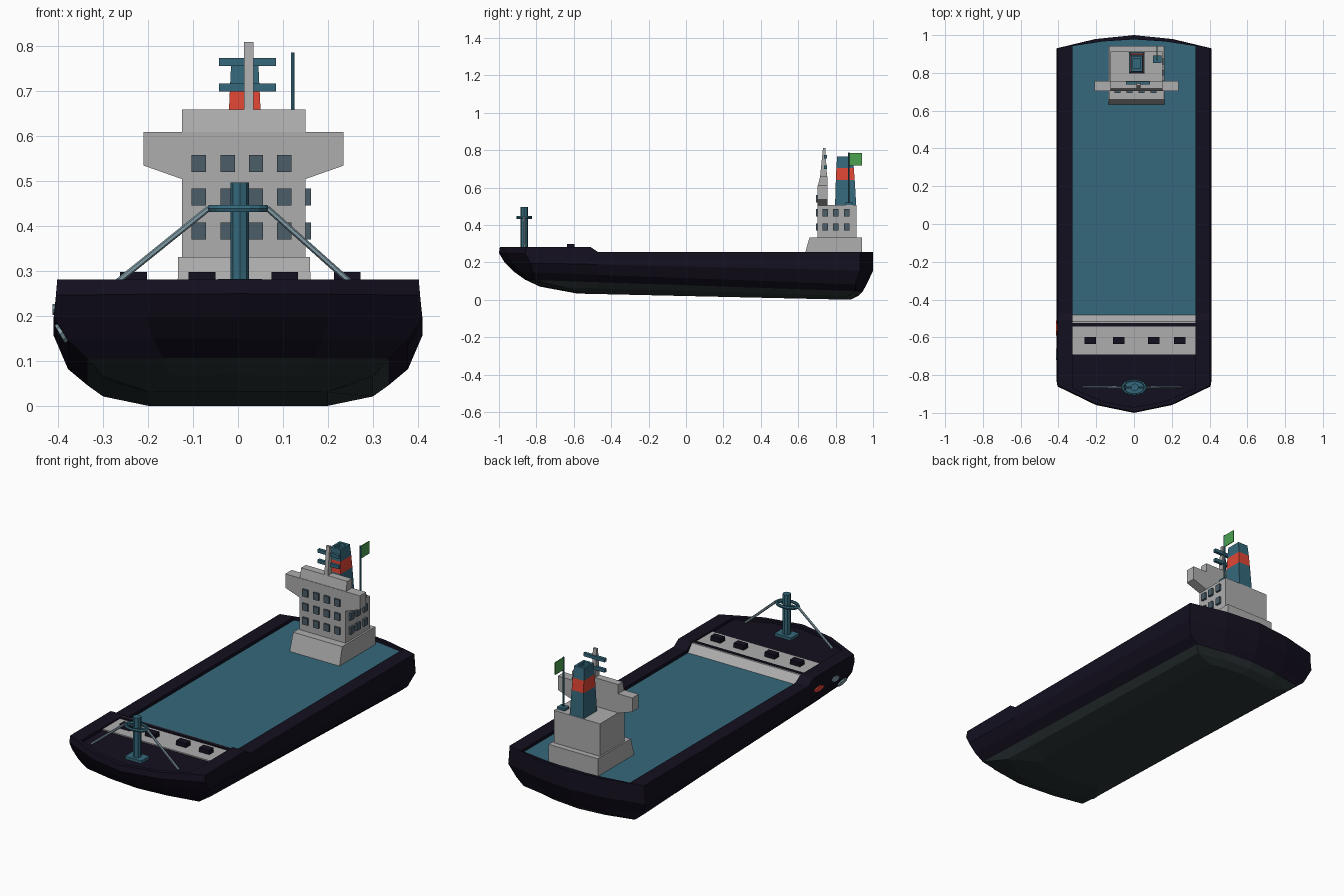
import bpy, bmesh, math
from mathutils import Vector

if "Cube" in bpy.data.objects:
    bpy.data.objects.remove(bpy.data.objects["Cube"])


def mat(name, *rgb):
    m = bpy.data.materials.new(name)
    m.diffuse_color = (*rgb, 1)
    m.use_nodes = True
    m.node_tree.nodes["Principled BSDF"].inputs["Base Color"].default_value = m.diffuse_color
    return m


NAVY = mat("navy", .007, .005, .014)
BOTTOM = mat("bottom_paint", .025, .036, .038)
BLUE = mat("deck_blue", .035, .14, .2)
GLASS = mat("glass", .07, .11, .14)
RED = mat("red", .75, .06, .035)
GREEN = mat("green", .07, .36, .08)
STEEL = mat("steel", .22, .33, .38)
GREY = mat("house_grey", .42, .42, .42)


def finish(name, bm, *mats):
    bmesh.ops.recalc_face_normals(bm, faces=bm.faces)
    me = bpy.data.meshes.new(name)
    bm.to_mesh(me)
    bm.free()
    for m in mats:
        me.materials.append(m)
    ob = bpy.data.objects.new(name, me)
    bpy.context.collection.objects.link(ob)
    return ob


def loft(name, loops, mats, pick=lambda i: 0, cap_ends=(0, 0)):
    """Skin a stack of equal-length closed loops and cap both ends."""
    bm = bmesh.new()
    rings = [[bm.verts.new(p) for p in lp] for lp in loops]
    n = len(loops[0])
    for i, (a, b) in enumerate(zip(rings, rings[1:])):
        for j in range(n):
            k = (j + 1) % n
            bm.faces.new((a[j], a[k], b[k], b[j])).material_index = pick(i)
    bm.faces.new(rings[0]).material_index = cap_ends[0]
    bm.faces.new(rings[-1]).material_index = cap_ends[1]
    return finish(name, bm, *mats)


def box(name, x0, x1, y0, y1, z0, z1, m):
    return taper(name, (x0, x1, y0, y1, z0), (x0, x1, y0, y1, z1), m)


def rect(x0, x1, y0, y1, z):
    return [(x0, y0, z), (x1, y0, z), (x1, y1, z), (x0, y1, z)]


def taper(name, low, high, m):
    return loft(name, [rect(*low), rect(*high)], [m])


def rod(name, a, b, r, m, sides=8):
    a, b = Vector(a), Vector(b)
    bpy.ops.mesh.primitive_cylinder_add(vertices=sides, radius=r, depth=(b - a).length,
                                        location=(a + b) / 2)
    ob = bpy.context.object
    ob.rotation_euler = (b - a).to_track_quat('Z', 'Y').to_euler()
    ob.name = name
    ob.data.materials.append(m)
    return ob


def plan(w, yb, ys, db, ds, z):
    """Ship outline: pointed bow, straight sides, blunt stern."""
    half = [(0, yb), (w / 2, yb + .3 * db), (w, yb + db), (w, -.51), (w, -.47),
            (w, ys - ds), (w / 2, ys - .3 * ds), (0, ys)]
    pts = half + [(-x, y) for x, y in half[-2:0:-1]]
    return [(x, y, z(y)) for x, y in pts]


def sheer(y):
    return .282 if y <= -.505 else .255


# Hull: bottom, bilge, topsides, rim, recessed deck
levels = [(.20, -.58, .88, .05, .03, .033, .0),
          (.30, -.78, .92, .12, .05, .07, .02),
          (.335, -.86, .945, .05, .04, .107, .045),
          (.378, -.92, .965, .10, .06, .15, .08),
          (.41, -.97, 1.0, .14, .07, .2, .155),
          (.405, -1.0, 1.0, .14, .07, .25, .2)]
loops = [plan(w, yb, ys, db, ds, lambda y: zb + (zs - zb) * (y - yb) / (ys - yb))
         for w, yb, ys, db, ds, zb, zs in levels]
loops.append(plan(.402, -.995, 1.0, .14, .07, sheer))
loops.append(plan(.325, -.97, .977, .10, .035, sheer))
loops.append(plan(.325, -.97, .977, .10, .035, lambda y: .238))
loft("hull", loops, [NAVY, BOTTOM, BLUE], lambda i: 1 if i < 2 else 0, (1, 2))

# Forecastle deck with its grey band, ridge, ramp and hatches
bow = [(.325, -.54), (-.325, -.54), (-.325, -.87), (-.1625, -.94), (0, -.97),
       (.1625, -.94), (.325, -.87)]
loft("forecastle_deck", [[(x, y, z) for x, y in bow] for z in (.236, .268)], [NAVY])
box("forecastle_band", -.325, .325, -.69, -.54, .26, .274, GREY)
box("forecastle_ridge", -.325, .325, -.542, -.525, .236, .281, NAVY)
taper("forecastle_ramp", (-.325, .325, -.525, -.48, .237), (-.325, .325, -.525, -.515, .278), GREY)
for x in (-.232, -.08, .104, .243):
    box("hatch", x - .03, x + .03, -.635, -.597, .27, .298, NAVY)

# Bow mast with ring and stays
rod("bow_mast", (.004, -.865, .265), (.004, -.865, .497), .021, BLUE)
box("bow_mast_foot", -.045, .053, -.9, -.83, .266, .283, BLUE)
bpy.ops.mesh.primitive_torus_add(major_segments=16, minor_segments=6, major_radius=.06,
                                 minor_radius=.009, location=(0, -.865, .44))
ring = bpy.context.object
ring.name = "bow_mast_ring"
ring.scale.y = .62
ring.data.materials.append(BLUE)
rod("ring_spoke", (-.058, -.865, .44), (.058, -.865, .44), .006, BLUE, 6)
for x0, x1 in ((-.065, -.27), (.065, .25)):
    rod("mast_stay", (x0, -.865, .44), (x1, -.862, .275), .0065, STEEL, 6)

# Port side hull fittings
for name, y, z, r, x, m in (("side_marker", -.55, .215, .04, -.403, RED),
                            ("anchor_plate", -.69, .215, .03, -.403, STEEL),
                            ("anchor_plate", -.77, .165, .035, -.388, STEEL)):
    bpy.ops.mesh.primitive_cylinder_add(vertices=10, radius=1, depth=1, location=(x, y, z),
                                        rotation=(0, math.radians(90 if z > .2 else 60), 0))
    ob = bpy.context.object
    ob.name = name
    ob.scale = (.013 if z > .2 else .024, r, .02)
    ob.data.materials.append(m)

# Deckhouse
taper("house_base", (-.135, .162, .633, .942, .236), (-.133, .16, .66, .942, .332), GREY)
box("house", -.125, .15, .703, .912, .33, .507, GREY)
front = [(-.125, .505), (-.21, .535), (-.21, .61), (.235, .61), (.235, .535), (.15, .505)]
loft("bridge", [[(x, y, z) for x, z in front] for y in (.703, .757)], [GREY])
taper("bridge_roof", (-.125, .15, .705, .757, .608), (-.125, .15, .717, .757, .66), GREY)

# Windows
for z in (.389, .465, .54):
    for x in (-.087, -.023, .04, .103):
        box("front_window", x - .016, x + .016, .694, .71, z - .019, z + .019, GLASS)
for z in (.389, .465):
    for y in (.745, .80, .86):
        box("side_window", .145, .162, y - .015, y + .015, z - .019, z + .019, GLASS)

# Signal mast and yards
taper("signal_mast", (.013, .034, .715, .755, .64), (.013, .034, .732, .745, .81), GREY)
for z in (.709, .765):
    box("mast_yard", -.042, .085, .738, .754, z - .009, z + .009, BLUE)

# Funnel with red band and open top
tiers = [(-.027, .057, .797, .91, .505), (-.021, .051, .801, .902, .64),
         (-.018, .048, .804, .897, .705), (-.015, .045, .808, .889, .767),
         (-.004, .034, .822, .875, .767), (-.004, .034, .822, .875, .745)]
loft("funnel", [rect(*t) for t in tiers], [BLUE, RED], lambda i: 1 if i == 1 else 0)

# Flag
box("flagpole_foot", .1, .145, .853, .892, .505, .52, BLUE)
rod("flagpole", (.122, .87, .51), (.122, .87, .786), .0045, BLUE, 6)
box("flag", .12, .124, .87, .942, .717, .784, GREEN)
